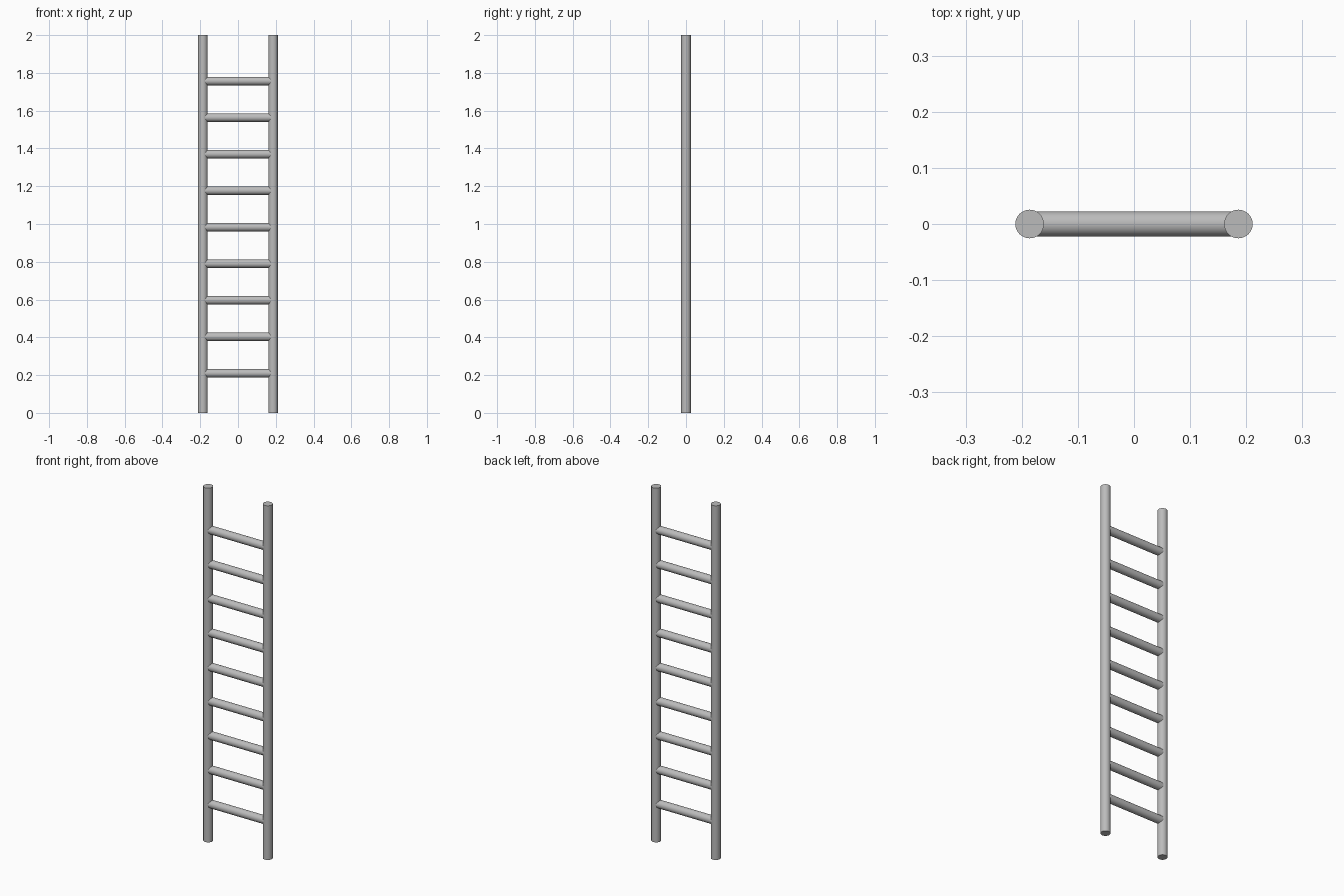
import bpy
import math

cube = bpy.data.objects.get("Cube")
if cube:
    bpy.data.objects.remove(cube, do_unlink=True)

GREY = (0.5, 0.5, 0.5, 1)
HEIGHT = 2.0
RAIL_X = 0.186
RAIL_RADIUS = 0.0255
RUNG_RADIUS = 0.0225
RUNG_COUNT = 9
FIRST_RUNG, LAST_RUNG = 0.21, 1.757

metal = bpy.data.materials.new("grey metal")
metal.use_nodes = True
metal.diffuse_color = GREY
metal.node_tree.nodes["Principled BSDF"].inputs["Base Color"].default_value = GREY


def rod(name, radius, length, location, rotation=(0, 0, 0)):
    bpy.ops.mesh.primitive_cylinder_add(vertices=32, radius=radius, depth=length,
                                        location=location, rotation=rotation)
    obj = bpy.context.object
    obj.name = name
    obj.data.materials.append(metal)
    bpy.ops.object.shade_smooth_by_angle(angle=math.radians(30))
    return obj


# Upright side rails
for side, x in (("left", RAIL_X), ("right", -RAIL_X)):
    rod(side + "_rail", RAIL_RADIUS, HEIGHT, (x, 0, HEIGHT / 2))

# Evenly spaced rungs, with their ends buried in the rails
step = (LAST_RUNG - FIRST_RUNG) / (RUNG_COUNT - 1)
for i in range(RUNG_COUNT):
    rod(f"rung_{i + 1}", RUNG_RADIUS, 2 * RAIL_X, (0, 0, FIRST_RUNG + i * step),
        (0, math.pi / 2, 0))
